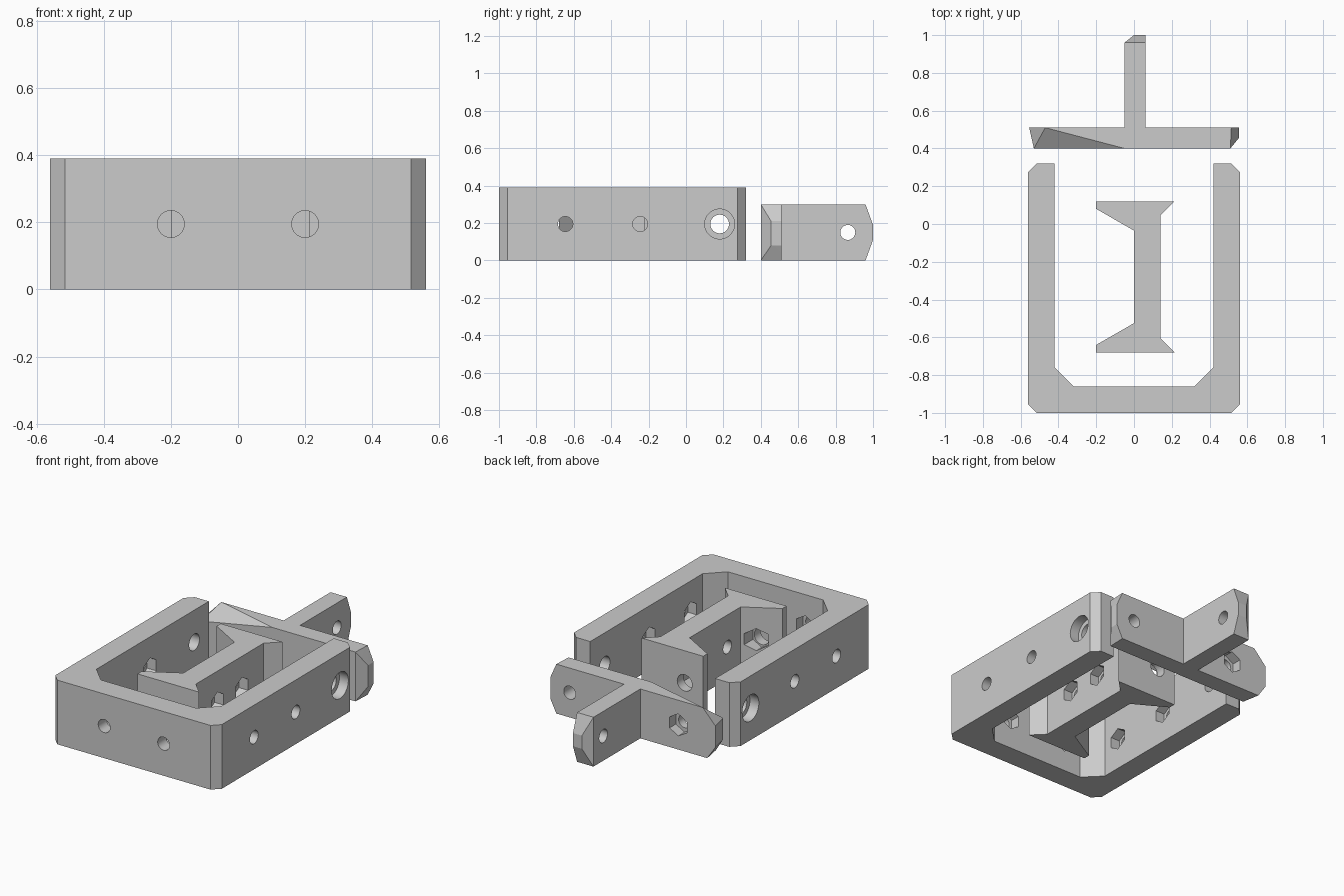
import bpy, bmesh, math
from mathutils import Vector

if "Cube" in bpy.data.objects:
    bpy.data.objects.remove(bpy.data.objects["Cube"], do_unlink=True)

grey = bpy.data.materials.new("plain_grey")
grey.use_nodes = True
grey.diffuse_color = (0.6, 0.6, 0.6, 1)
grey.node_tree.nodes["Principled BSDF"].inputs["Base Color"].default_value = (0.6, 0.6, 0.6, 1)

HEIGHT = 0.39     # frame and beam height
MID = 0.195
T_HEIGHT = 0.30
T_MID = 0.15
BOLT, PIVOT, BORE, NUT = 0.04, 0.05, 0.08, 0.067


def to_object(name, bm):
    bmesh.ops.recalc_face_normals(bm, faces=bm.faces)
    mesh = bpy.data.meshes.new(name)
    bm.to_mesh(mesh)
    bm.free()
    mesh.materials.append(grey)
    obj = bpy.data.objects.new(name, mesh)
    bpy.context.collection.objects.link(obj)
    return obj


def prism(name, ring, direction):
    bm = bmesh.new()
    base = bm.faces.new([bm.verts.new(p) for p in ring])
    out = bmesh.ops.extrude_face_region(bm, geom=[base], use_keep_orig=True)
    tops = [v for v in out["geom"] if isinstance(v, bmesh.types.BMVert)]
    bmesh.ops.translate(bm, vec=direction, verts=tops)
    return to_object(name, bm)


def hull(name, points):
    bm = bmesh.new()
    for p in points:
        bm.verts.new(p)
    bmesh.ops.convex_hull(bm, input=bm.verts)
    bmesh.ops.dissolve_limit(bm, angle_limit=0.01, verts=bm.verts, edges=bm.edges)
    return to_object(name, bm)


def combine(part, other, operation):
    mod = part.modifiers.new(operation, "BOOLEAN")
    mod.operation, mod.solver, mod.object = operation, "EXACT", other
    bpy.ops.object.select_all(action="DESELECT")
    bpy.context.view_layer.objects.active = part
    part.select_set(True)
    bpy.ops.object.modifier_apply(modifier=mod.name)
    bpy.data.objects.remove(other, do_unlink=True)


def drill(part, start, end, radius, sides=32):
    """Cut a straight horizontal hole; six sides gives a nut pocket with a point up."""
    start, end = Vector(start), Vector(end)
    up = Vector((0, 0, 1))
    side = (end - start).normalized().cross(up)
    ring = []
    for i in range(sides):
        a = math.tau * i / sides
        ring.append(start + radius * (math.cos(a) * up + math.sin(a) * side))
    combine(part, prism("cutter", ring, end - start), "DIFFERENCE")


# U-shaped frame with chamfered corners
half = [(0.56, 0.275), (0.515, 0.32), (0.42, 0.32), (0.42, -0.76), (0.32, -0.86)]
outer = [(0.515, -1), (0.56, -0.955)]
outline = half + [(-x, y) for x, y in reversed(half)]
outline += [(-x, y) for x, y in reversed(outer)] + outer
frame = prism("u_frame", [(x, y, 0) for x, y in outline], (0, 0, HEIGHT))

for s in (-1, 1):
    # bolt holes and nut pockets in the side arms
    for y in (-0.645, -0.245):
        drill(frame, (s * 0.3, y, MID), (s * 0.7, y, MID), BOLT)
        drill(frame, (s * 0.35, y, MID), (s * 0.48, y, MID), NUT, 6)
    # counterbored pivot hole
    drill(frame, (s * 0.3, 0.18, MID), (s * 0.7, 0.18, MID), PIVOT)
    drill(frame, (s * 0.50, 0.18, MID), (s * 0.7, 0.18, MID), BORE)
    # front wall
    drill(frame, (s * 0.2, -1.1, MID), (s * 0.2, -0.8, MID), BOLT)
    drill(frame, (s * 0.2, -0.92, MID), (s * 0.2, -0.8, MID), NUT, 6)

# centre beam with flared ends, mirrored about its middle
CY = -0.28
end = [(0.14, 0.325), (0.215, 0.40), (-0.20, 0.40), (-0.20, 0.36), (0, 0.245)]
ring = [(x, CY + y, 0) for x, y in end] + [(x, CY - y, 0) for x, y in reversed(end)]
beam = prism("centre_beam", ring, (0, 0, HEIGHT))
for s in (-1, 1):
    y = CY + s * 0.117
    drill(beam, (-0.1, y, MID), (0.3, y, MID), BOLT)
    drill(beam, (0.08, y, MID), (0.3, y, MID), NUT, 6)
    x = -0.075
    drill(beam, (x, CY + s * 0.2, MID), (x, CY + s * 0.5, MID), PIVOT)
    drill(beam, (x, CY + s * 0.2, MID), (x, CY + s * 0.34, MID), NUT, 6)

# T-shaped lever: crossbar with faceted ends
LOW, HIGH = 0.08, 0.21
bar = [(0.51, 0.40, 0), (0.51, 0.40, T_HEIGHT), (0.515, 0.51, 0), (0.515, 0.51, T_HEIGHT),
       (-0.05, 0.40, T_HEIGHT), (-0.47, 0.51, T_HEIGHT), (-0.50, 0.51, 0), (-0.48, 0.40, 0)]
for z in (LOW, HIGH):
    bar += [(0.555, 0.455, z), (0.555, 0.51, z), (-0.555, 0.51, z), (-0.53, 0.40, z)]
lever = hull("t_lever", bar)

# lever stem with a tapered tip
stem = [(x, y, z) for x in (-0.05, 0.06) for y in (0.45, 0.96) for z in (0, T_HEIGHT)]
stem += [(x, 1.0, z) for x in (0.0, 0.06) for z in (0.11, 0.19)]
combine(lever, hull("lever_stem", stem), "UNION")
drill(lever, (-0.2, 0.865, T_MID), (0.2, 0.865, T_MID), BOLT)
for x in (-0.305, 0.425):
    drill(lever, (x, 0.3, T_MID), (x, 0.6, T_MID), BOLT)
drill(lever, (-0.305, 0.45, T_MID), (-0.305, 0.6, T_MID), NUT, 6)

# smooth hole walls, crisp flat faces
for part in (frame, beam, lever):
    bpy.ops.object.select_all(action="DESELECT")
    bpy.context.view_layer.objects.active = part
    part.select_set(True)
    bpy.ops.object.shade_smooth_by_angle(angle=math.radians(15))
